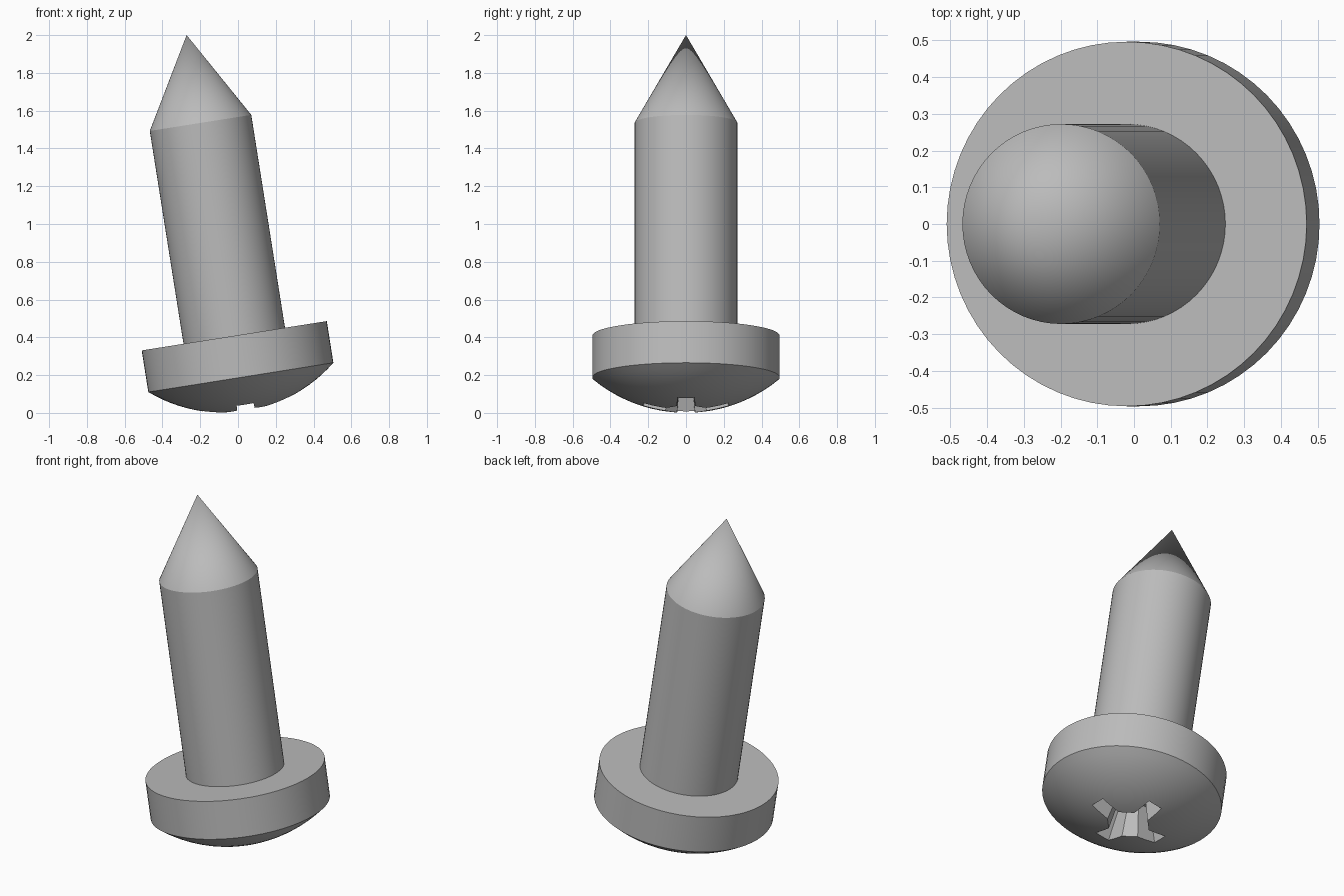
import bpy
import bmesh
from math import radians, sin, cos, asin, pi
from mathutils import Matrix, Vector

cube = bpy.data.objects.get("Cube")
if cube:
    bpy.data.objects.remove(cube, do_unlink=True)

SIDES = 64
HEAD_R, RIM_H, DOME_H = 0.496, 0.223, 0.18
SHAFT_R, SHAFT_TOP, TIP = 0.272, 1.364, 1.835
# The whole screw leans towards -x, measured from the lower rim of its head
LEAN = Matrix.Translation((0.015, 0, 0.188)) @ Matrix.Rotation(radians(-9), 4, "Y")

steel = bpy.data.materials.new("grey steel")
steel.use_nodes = True
grey = (0.5, 0.5, 0.5, 1)
steel.diffuse_color = grey
steel.node_tree.nodes["Principled BSDF"].inputs["Base Color"].default_value = grey


def make_object(name, bm):
    bmesh.ops.recalc_face_normals(bm, faces=bm.faces)
    mesh = bpy.data.meshes.new(name)
    bm.to_mesh(mesh)
    bm.free()
    mesh.materials.append(steel)
    obj = bpy.data.objects.new(name, mesh)
    bpy.context.collection.objects.link(obj)
    obj.matrix_world = LEAN
    return obj


def lathe(name, profile):
    """Revolve (radius, height) points around the screw's axis."""
    bm = bmesh.new()
    verts = [bm.verts.new((r, 0, h)) for r, h in profile]
    edges = [bm.edges.new(pair) for pair in zip(verts, verts[1:])]
    bmesh.ops.spin(bm, geom=verts + edges, cent=(0, 0, 0), axis=(0, 0, 1),
                   angle=2 * pi, steps=SIDES, use_merge=True)
    bmesh.ops.remove_doubles(bm, verts=bm.verts, dist=0.0001)
    return make_object(name, bm)


def activate(obj):
    bpy.ops.object.select_all(action="DESELECT")
    obj.select_set(True)
    bpy.context.view_layer.objects.active = obj


# Head: domed underside, straight rim and flat shoulder
ball_r = (HEAD_R ** 2 + DOME_H ** 2) / (2 * DOME_H)
sweep = asin(HEAD_R / ball_r)
dome = [(ball_r * sin(sweep * i / 12),
         ball_r - DOME_H - ball_r * cos(sweep * i / 12)) for i in range(13)]
head = lathe("head", dome + [(HEAD_R, RIM_H), (0, RIM_H)])

# Cross recess: tapered cutter with four arms and chamfered inner corners
arm = [(0.115, -0.05), (0.25, -0.05), (0.25, 0.05), (0.115, 0.05)]
bm = bmesh.new()
rings = []
for height, scale in ((-0.2, 1.0), (0.03, 0.6)):
    rings.append([bm.verts.new(Matrix.Rotation(k * pi / 2, 3, "Z")
                               @ Vector((x * scale, y * scale, height)))
                  for k in range(4) for x, y in arm])
    bm.faces.new(rings[-1])
low, high = rings
for i in range(len(low)):
    j = (i + 1) % len(low)
    bm.faces.new((low[i], low[j], high[j], high[i]))
cutter = make_object("recess_cutter", bm)
cutter.hide_render = True

cut = head.modifiers.new("cross recess", "BOOLEAN")
cut.operation = "DIFFERENCE"
cut.solver = "EXACT"
cut.object = cutter
activate(head)
bpy.ops.object.modifier_apply(modifier=cut.name)
bpy.data.objects.remove(cutter, do_unlink=True)

# Shaft with a pointed end
shaft = lathe("shaft", [(SHAFT_R, RIM_H), (SHAFT_R, SHAFT_TOP), (0, TIP)])

for part in (head, shaft):
    activate(part)
    bpy.ops.object.shade_smooth_by_angle(angle=radians(29))
